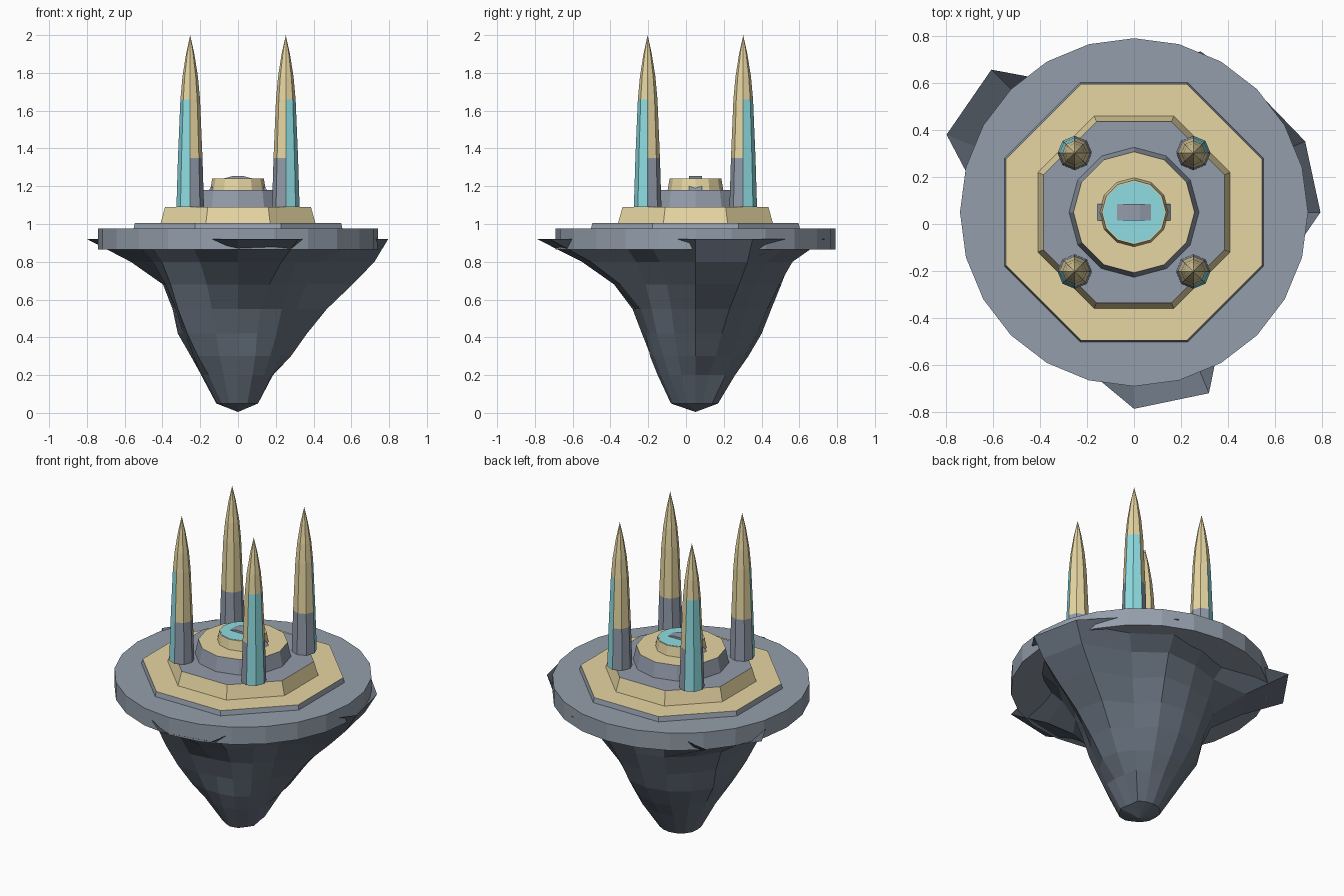
import bpy, bmesh, math

if "Cube" in bpy.data.objects:
    bpy.data.objects.remove(bpy.data.objects["Cube"])

CY = 0.05  # the platform axis sits slightly behind the origin


def material(name, srgb):
    m = bpy.data.materials.new(name)
    lin = [((c + 0.055) / 1.055) ** 2.4 for c in srgb]
    m.diffuse_color = (*lin, 1)
    m.use_nodes = True
    m.node_tree.nodes["Principled BSDF"].inputs["Base Color"].default_value = m.diffuse_color
    return m


STONE = material("disc grey", (0.58, 0.62, 0.67))
SLATE = material("tower grey", (0.575, 0.61, 0.668))
SAND = material("sand", (0.905, 0.84, 0.635))
CYAN = material("pale cyan", (0.56, 0.87, 0.89))
ROCK = material("dark rock", (0.40, 0.44, 0.49))


def loft(name, rings, mats, rule=None, center=(0, CY), top_cap=True):
    """Skin a stack of rings; each ring is (z, radii, turn)."""
    bm = bmesh.new()
    loops = []
    for z, radii, turn in rings:
        n = len(radii)
        loops.append([bm.verts.new((center[0] + r * math.cos(turn + math.tau * i / n),
                                    center[1] + r * math.sin(turn + math.tau * i / n), z))
                      for i, r in enumerate(radii)])
    for a, b in zip(loops, loops[1:]):
        for i in range(len(a)):
            j = (i + 1) % len(a)
            bm.faces.new((a[i], a[j], b[j], b[i]))
    bm.faces.new(loops[0][::-1])
    if top_cap:
        bm.faces.new(loops[-1])
    bmesh.ops.remove_doubles(bm, verts=bm.verts, dist=0.0005)
    bm.normal_update()
    if rule:
        for f in bm.faces:
            f.material_index = rule(f)
    me = bpy.data.meshes.new(name)
    bm.to_mesh(me)
    bm.free()
    for m in mats:
        me.materials.append(m)
    ob = bpy.data.objects.new(name, me)
    bpy.context.collection.objects.link(ob)
    return ob


def tier(name, sides, z0, z1, r0, r1, side_mat, top_mat, turn=0):
    """Tapered prism whose top face has its own colour."""
    return loft(name, [(z0, [r0] * sides, turn), (z1, [r1] * sides, turn)],
                [side_mat, top_mat], lambda f: int(f.normal.z > 0.9))


# Hanging rock: an open-topped shell, jutting lobes with notches between
LEVELS = (0.92, 0.80, 0.68, 0.55, 0.42, 0.30, 0.20, 0.05)
PROFILE = {
    "body": (0.60, 0.49, 0.45, 0.40, 0.35, 0.28, 0.21, 0.12),
    "slim": (0.60, 0.48, 0.42, 0.37, 0.325, 0.275, 0.225, 0.125),
    "notch": (0.60, 0.46, 0.38, 0.33, 0.29, 0.24, 0.195, 0.115),
    "ridge": (0.68, 0.57, 0.505, 0.45, 0.38, 0.30, 0.22, 0.12),
    "flank": (0.60, 0.49, 0.415, 0.355, 0.305, 0.255, 0.20, 0.12),
    "front": (0.835, 0.60, 0.43, 0.315, 0.265, 0.24, 0.20, 0.13),
    "left": (0.865, 0.615, 0.43, 0.375, 0.345, 0.27, 0.21, 0.12),
    "right": (0.79, 0.72, 0.605, 0.47, 0.365, 0.28, 0.185, 0.10),
}
SECTORS = [("right", 0.795), ("right", 0.79), ("slim", 0.735), ("body", 0.742),
           ("body", 0.62), ("body", 0.58), ("left", 0.86), ("left", 0.865),
           ("notch", 0.625), ("flank", 0.60), ("ridge", 0.68), ("flank", 0.675),
           ("front", 0.838), ("front", 0.835), ("notch", 0.56), ("notch", 0.67)]


def rock_radius(sector, k):
    kind, top = sector
    p = PROFILE[kind]
    fade = (LEVELS[k] / LEVELS[0]) ** 4
    return p[k] * (1 + (top / p[0] - 1) * fade)


rock_rings = [(0.005, [0.0001] * 16, 0)]
for k in reversed(range(len(LEVELS))):
    rock_rings.append((LEVELS[k], [rock_radius(s, k) for s in SECTORS], 0))
loft("hanging_rock", rock_rings, [ROCK], top_cap=False)

# Stacked platform tiers
OCT = 1 / math.cos(math.pi / 8)
tier("main_disc", 24, 0.865, 0.975, 0.742, 0.742, STONE, STONE)
tier("octagon_plate", 8, 0.975, 1.005, 0.553 * OCT, 0.546 * OCT, STONE, SAND, math.pi / 8)
tier("octagon_step", 8, 1.005, 1.09, 0.410 * OCT, 0.386 * OCT, SAND, SLATE, math.pi / 8)
tier("round_step", 12, 1.09, 1.18, 0.277, 0.258, SLATE, SAND)
tier("hub", 12, 1.18, 1.24, 0.147, 0.137, SAND, SAND)
tier("hub_glow", 12, 1.24, 1.242, 0.132, 0.132, CYAN, CYAN)

# Upright wheel rising through the hub, a flat side up
bpy.ops.mesh.primitive_cylinder_add(vertices=24, radius=0.197, depth=0.07,
                                    location=(0, CY, 1.059),
                                    rotation=(math.pi / 2, math.pi / 24, 0))
wheel = bpy.context.object
wheel.name = "hub_wheel"
wheel.data.materials.append(SLATE)

# Four spires with glowing outer corners
SPIRE = [(1.09, 0.073), (1.35, 0.065), (1.66, 0.052), (1.78, 0.041), (1.90, 0.022), (2.0, 0.0001)]
for sx in (-1, 1):
    for sy in (-1, 1):
        def paint(f, sx=sx, sy=sy):
            z = f.calc_center_median().z
            outward = f.normal.x * sx > 0.2 and f.normal.y * sy > 0.2
            if outward and z < 1.66:
                return 2
            return 0 if z < 1.35 else 1
        loft(f"spire_{'left' if sx < 0 else 'right'}_{'front' if sy < 0 else 'back'}",
             [(z, [r] * 8, 0) for z, r in SPIRE], [SLATE, SAND, CYAN], paint,
             (0.253 * sx, CY + 0.253 * sy))
